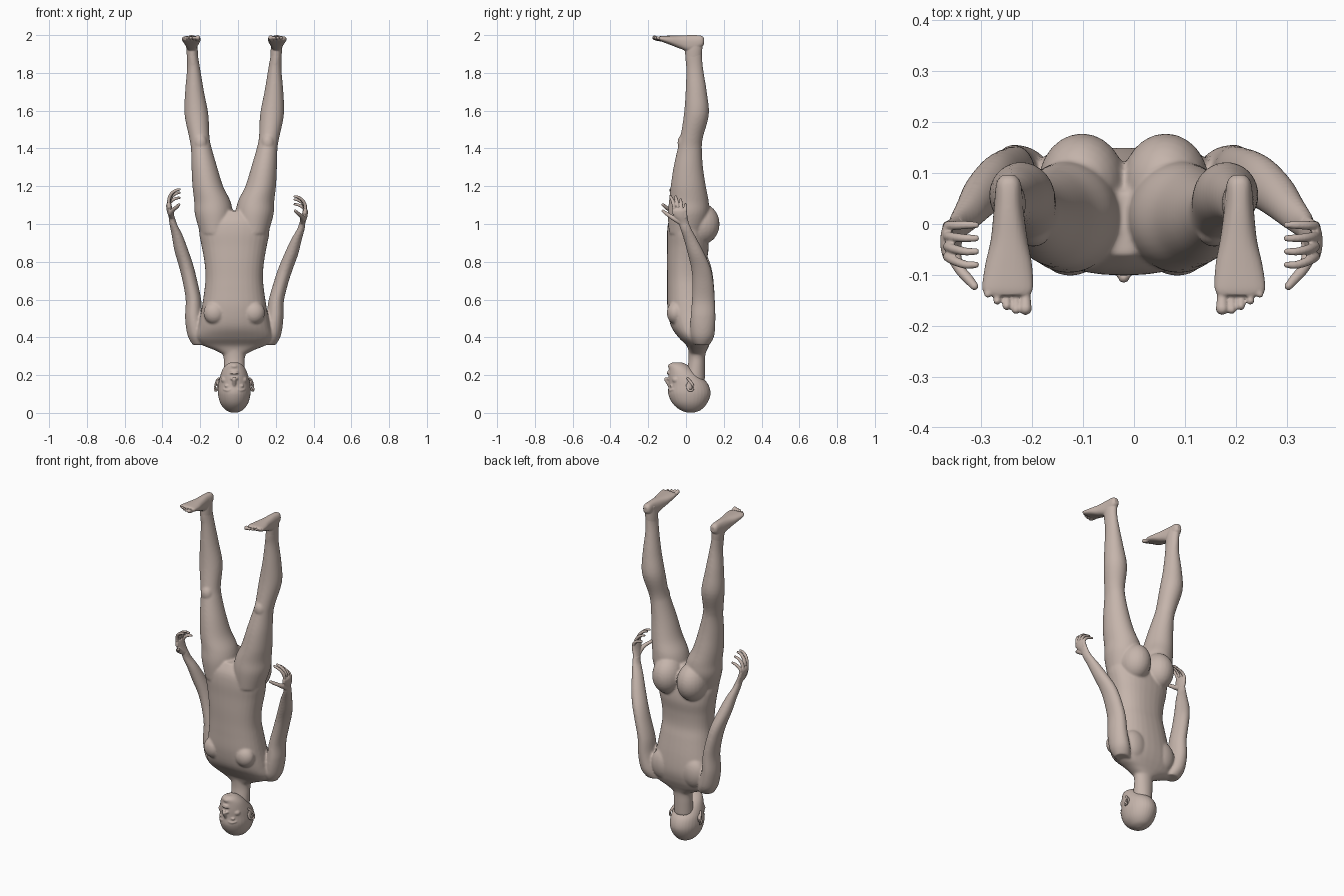
import bpy, bmesh, math
from mathutils import Vector, Matrix

MIDLINE = -0.02          # the figure's plane of symmetry
SIDES = (-1, 1)

if "Cube" in bpy.data.objects:
    bpy.data.objects.remove(bpy.data.objects["Cube"])

skin = bpy.data.materials.new("warm grey skin")
skin.use_nodes = True
tone = (0.56, 0.46, 0.41, 1)
skin.diffuse_color = tone
skin.node_tree.nodes["Principled BSDF"].inputs["Base Color"].default_value = tone


def catmull(rows, steps=5):
    """Smoothly interpolate between rows of numbers."""
    out = []
    for i in range(len(rows) - 1):
        quad = [rows[max(i - 1, 0)], rows[i], rows[i + 1], rows[min(i + 2, len(rows) - 1)]]
        for s in range(steps):
            t = s / steps
            out.append([b + t * ((c - a) + t * ((2 * a - 5 * b + 4 * c - d)
                        + t * (3 * b - a - 3 * c + d))) / 2 for a, b, c, d in zip(*quad)])
    out.append(list(rows[-1]))
    return out


def skin_rings(bm, rings):
    """Bridge a list of point rings and close both ends."""
    loops = [[bm.verts.new(p) for p in ring] for ring in rings]
    n = len(loops[0])
    for a, b in zip(loops, loops[1:]):
        for i in range(n):
            j = (i + 1) % n
            bm.faces.new((a[i], a[j], b[j], b[i]))
    bm.faces.new(loops[0])
    bm.faces.new(loops[-1])


def outline(rx, ry, power=2.0, n=32):
    """Superellipse outline."""
    pts = []
    for i in range(n):
        c, s = math.cos(math.tau * i / n), math.sin(math.tau * i / n)
        pts.append((rx * math.copysign(abs(c) ** (2 / power), c),
                    ry * math.copysign(abs(s) ** (2 / power), s)))
    return pts


def column(bm, rows, side=1, power=2.0, pose=None):
    """Upright loft from rows of (z, x, y, x radius, y radius)."""
    rings = []
    for z, x, y, rx, ry in catmull(rows):
        ring = [Vector((side * (x + u), y + v, z)) for u, v in outline(rx, ry, power)]
        rings.append([pose(p, side) for p in ring] if pose else ring)
    skin_rings(bm, rings)


def tube(bm, rows, side=1, pose=None):
    """Round limb along rows of (x, y, z, radius)."""
    rows = catmull(rows, 4)
    rings = []
    for i, (x, y, z, r) in enumerate(rows):
        ahead, behind = rows[min(i + 1, len(rows) - 1)], rows[max(i - 1, 0)]
        turn = (Vector(ahead[:3]) - Vector(behind[:3])).to_track_quat('Z', 'Y')
        ring = [Vector((x, y, z)) + turn @ Vector((u, v, 0)) for u, v in outline(r, r, n=16)]
        ring = [Vector((side * p.x, p.y, p.z)) for p in ring]
        rings.append([pose(p, side) for p in ring] if pose else ring)
    skin_rings(bm, rings)
    x, y, z, r = rows[-1]
    blob(bm, (x, y, z), (r, r, r), side, pose)


def blob(bm, centre, size, side=1, pose=None):
    """Ellipsoid bulge."""
    c = Vector((side * centre[0], centre[1], centre[2]))
    if pose:
        c = pose(c, side)
    bmesh.ops.create_uvsphere(bm, u_segments=24, v_segments=16, radius=1,
                              matrix=Matrix.Translation(c) @ Matrix.Diagonal((*size, 1)))


def pose_arm(p, side):
    """The left arm swings out a little further and bends a little lower."""
    if side > 0:
        k = min(max((p.z - 0.5) * 2, 0), 1)
        p = Vector((p.x + 0.03 * k, p.y, p.z - 0.05 * max(p.z - 0.45, 0)))
    return p


def finish(bm, name, voxel, rounds):
    """Fuse the overlapping volumes into one smooth surface."""
    bmesh.ops.translate(bm, verts=bm.verts, vec=(MIDLINE, 0, 0))
    bmesh.ops.recalc_face_normals(bm, faces=bm.faces)
    mesh = bpy.data.meshes.new(name)
    bm.to_mesh(mesh)
    bm.free()
    mesh.materials.append(skin)
    ob = bpy.data.objects.new(name, mesh)
    bpy.context.collection.objects.link(ob)
    fuse = ob.modifiers.new("fuse", 'REMESH')
    fuse.mode = 'VOXEL'
    fuse.voxel_size = voxel
    fuse.use_smooth_shade = True
    soften = ob.modifiers.new("soften", 'SMOOTH')
    soften.factor = 0.5
    soften.iterations = rounds
    return ob


# Torso, from the shoulders up to the crotch
body = bmesh.new()
column(body, [(.31, 0, .06, .058, .042), (.335, 0, .062, .11, .05), (.36, 0, .062, .17, .062),
              (.40, 0, .05, .2, .09), (.46, 0, .035, .19, .115), (.55, 0, .022, .173, .12),
              (.65, 0, .012, .158, .112), (.72, 0, .005, .152, .105), (.8, 0, .005, .158, .106),
              (.88, 0, .01, .172, .11), (.96, 0, .005, .186, .105), (1.02, 0, 0, .17, .09),
              (1.07, 0, 0, .06, .06)], power=2.3)

# Neck
column(body, [(.17, 0, .045, .055, .055), (.25, 0, .055, .055, .046),
              (.3, 0, .058, .058, .044), (.36, 0, .06, .08, .05)])

for s in SIDES:
    # Leg
    column(body, [(.95, .1, 0, .08, .09), (1.05, .108, .012, .1, .108), (1.12, .116, .015, .096, .105),
                  (1.2, .14, .012, .081, .093), (1.3, .158, .012, .068, .078),
                  (1.4, .174, .02, .055, .064), (1.46, .185, .03, .054, .06),
                  (1.58, .2, .055, .063, .066), (1.7, .21, .054, .05, .056),
                  (1.82, .215, .046, .035, .045), (1.9, .222, .04, .029, .045),
                  (1.98, .225, .045, .027, .042)], s)
    # Arm
    column(body, [(.36, .175, .085, .045, .04), (.41, .195, .088, .052, .062),
                  (.5, .214, .09, .046, .066), (.6, .216, .092, .041, .061),
                  (.7, .235, .09, .039, .056), (.78, .255, .08, .039, .052),
                  (.86, .28, .055, .037, .045), (.94, .302, .025, .029, .036),
                  (1.0, .323, 0, .02, .03), (1.04, .331, -.013, .016, .027)], s, pose=pose_arm)
    # Buttock, shoulder blade, chest, kneecap
    blob(body, (.082, .078, 1.0), (.086, .1, .11), s)
    blob(body, (.1, .1, .46), (.075, .05, .09), s)
    blob(body, (.105, -.055, .53), (.058, .047, .06), s)
    blob(body, (.178, -.015, 1.43), (.034, .03, .045), s)
finish(body, "body", .006, 8)

# Head with face
head = bmesh.new()
column(head, [(.001, 0, .025, .012, .014), (.015, 0, .024, .045, .054), (.05, 0, .02, .073, .091),
              (.1, 0, .018, .086, .112), (.15, 0, .013, .084, .105), (.19, 0, -.005, .076, .088),
              (.23, 0, -.026, .062, .065), (.255, 0, -.042, .042, .048),
              (.267, 0, -.046, .02, .025)])
tube(head, [(0, -.083, .135, .008), (0, -.096, .16, .01), (0, -.105, .178, .011)])
blob(head, (0, -.09, .209), (.024, .012, .005))
blob(head, (0, -.088, .219), (.021, .012, .006))
blob(head, (0, -.08, .247), (.02, .016, .014))
for s in SIDES:
    blob(head, (.012, -.092, .181), (.009, .011, .007), s)
    blob(head, (.036, -.077, .143), (.016, .01, .008), s)
    tube(head, [(.018, -.088, .124, .006), (.036, -.083, .119, .006), (.054, -.068, .124, .005)], s)
    blob(head, (.046, -.052, .175), (.024, .022, .02), s)
finish(head, "head", .004, 4)

for s, label in zip(SIDES, ("right", "left")):
    # Ear: a curled rim around a hollow
    ear = bmesh.new()
    tube(ear, [(.083, .005, .15, .006), (.092, .012, .122, .006), (.101, .034, .12, .006),
               (.1, .037, .145, .006), (.09, .018, .172, .007), (.083, .008, .182, .006)], s)
    blob(ear, (.084, .02, .146), (.008, .016, .025), s)
    finish(ear, label + "_ear", .003, 2)

    # Hand: flat palm, four curled fingers and a thumb
    hand = bmesh.new()
    column(hand, [(1.0, .323, 0, .019, .028), (1.035, .331, -.013, .016, .028),
                  (1.07, .341, -.028, .016, .036), (1.1, .346, -.035, .014, .039),
                  (1.115, .345, -.036, .009, .034)], s, pose=pose_arm)
    for i, reach in enumerate((.078, .085, .075, .055)):
        y = -.064 + .02 * i
        tip = y - .016 + .006 * i
        base = 1.105 - .007 * i
        tube(hand, [(.344, y, base - .02, .01), (.346, y, base + reach * .3, .0095),
                    (.333, (y + tip) / 2, base + reach * .7, .009),
                    (.31, tip, base + reach * .93, .008),
                    (.29, tip, base + reach, .0065)], s, pose_arm)
    tube(hand, [(.33, -.025, 1.035, .014), (.333, -.06, 1.058, .014), (.322, -.088, 1.076, .011),
                (.305, -.108, 1.09, .01), (.293, -.122, 1.102, .008)], s, pose_arm)
    finish(hand, label + "_hand", .003, 3)

    # Foot: heel-to-ball loft, ankle and toes
    foot = bmesh.new()
    rings = [[Vector((s * (x + u), y, z + v)) for u, v in outline(rx, rz, 2.4)]
             for y, x, z, rx, rz in catmull([
                 (.096, .226, 1.968, .012, .015), (.08, .226, 1.966, .024, .031),
                 (.03, .226, 1.955, .029, .045), (-.03, .225, 1.963, .036, .035),
                 (-.08, .226, 1.972, .046, .025), (-.125, .228, 1.98, .05, .016),
                 (-.14, .228, 1.982, .043, .011)])]
    skin_rings(foot, rings)
    column(foot, [(1.87, .22, .04, .029, .042), (1.92, .223, .04, .03, .046),
                  (1.96, .225, .04, .028, .048)], s)
    for i, tip in enumerate((-.166, -.168, -.161, -.151, -.138)):
        x = .193 + .0185 * i
        r = .0125 if i == 0 else .0092 - .0005 * i
        tube(foot, [(x + .002, -.1, 1.976, r), (x, (tip - .12) / 2, 1.978, r * .85),
                    (x, tip, 1.986, r)], s)
    finish(foot, label + "_foot", .0033, 3)
